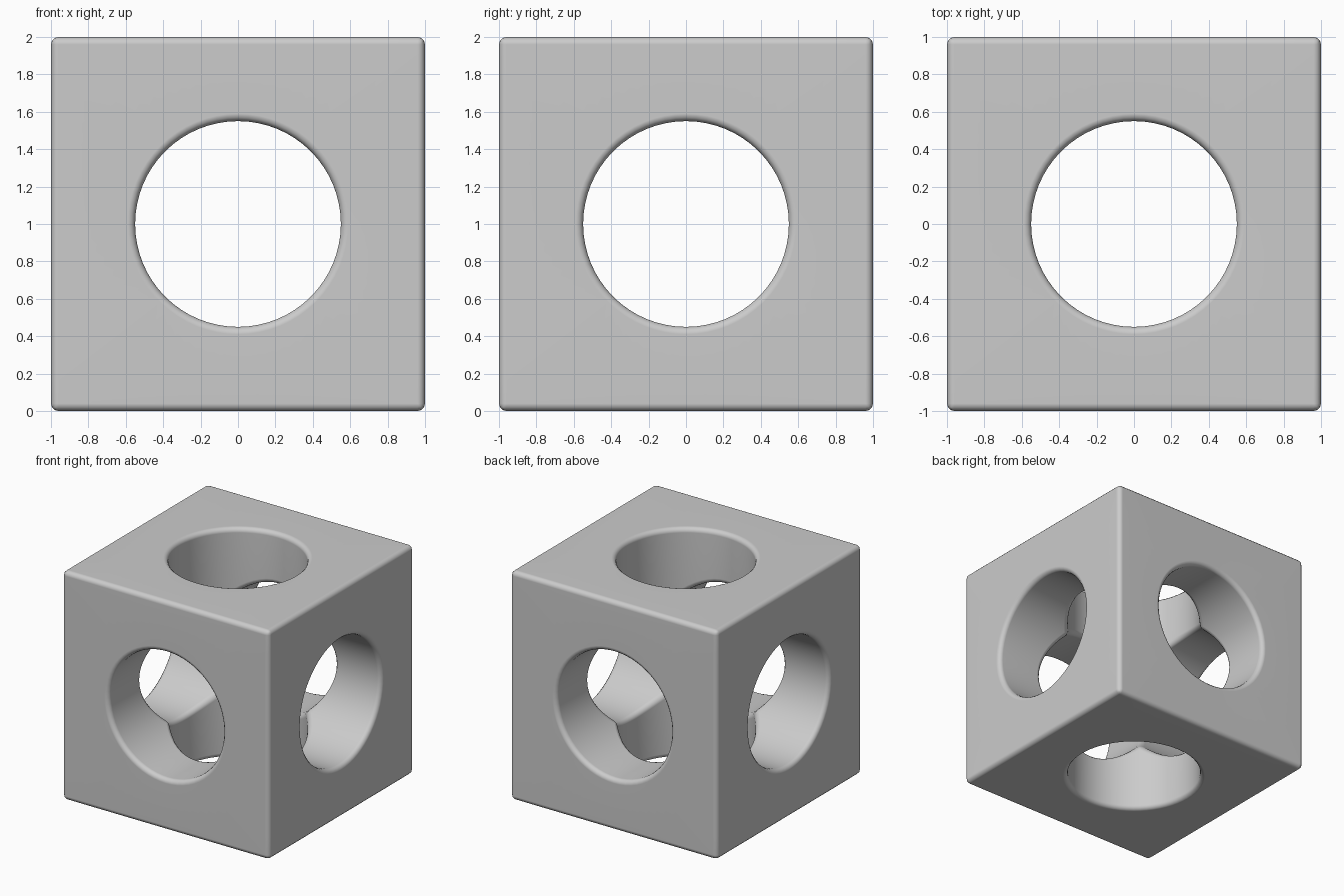
import bpy, bmesh, math
from mathutils import Matrix

if "Cube" in bpy.data.objects:
    bpy.data.objects.remove(bpy.data.objects["Cube"])

SEG = 64      # sides of each round hole
R = 0.55      # hole radius

bm = bmesh.new()


def face_with_bore(rot):
    """One cube side plus its hole wall, down to where the three holes meet."""
    rings = [[], [], []]
    for i in range(SEG):
        a = 2 * math.pi * i / SEG
        c, s = math.cos(a), math.sin(a)
        m = max(abs(c), abs(s))
        pts = [(c / m, s / m, 1), (R * c, R * s, 1), (R * c, R * s, R * m)]
        for ring, p in zip(rings, pts):
            v = bm.verts.new(p)
            v.co.rotate(rot)
            ring.append(v)
    for outer, inner in zip(rings, rings[1:]):
        for i in range(SEG):
            j = (i + 1) % SEG
            bm.faces.new((outer[i], outer[j], inner[j], inner[i]))


# six identical sides: four around, plus top and bottom
for k in range(4):
    face_with_bore(Matrix.Rotation(k * math.pi / 2, 3, 'X'))
for sign in (1, -1):
    face_with_bore(Matrix.Rotation(sign * math.pi / 2, 3, 'Y'))

bmesh.ops.remove_doubles(bm, verts=bm.verts, dist=1e-4)
bmesh.ops.recalc_face_normals(bm, faces=bm.faces)
bmesh.ops.translate(bm, verts=bm.verts, vec=(0, 0, 1))
for f in bm.faces:
    f.smooth = True

mesh = bpy.data.meshes.new("drilled_cube")
bm.to_mesh(mesh)
bm.free()
cube = bpy.data.objects.new("drilled_cube", mesh)
bpy.context.collection.objects.link(cube)

# soft rounding on cube edges, hole rims and inner creases
bev = cube.modifiers.new("rounding", 'BEVEL')
bev.width = 0.04
bev.segments = 3
bev.limit_method = 'ANGLE'
bev.angle_limit = math.radians(40)
wn = cube.modifiers.new("clean_shading", 'WEIGHTED_NORMAL')
wn.keep_sharp = True
